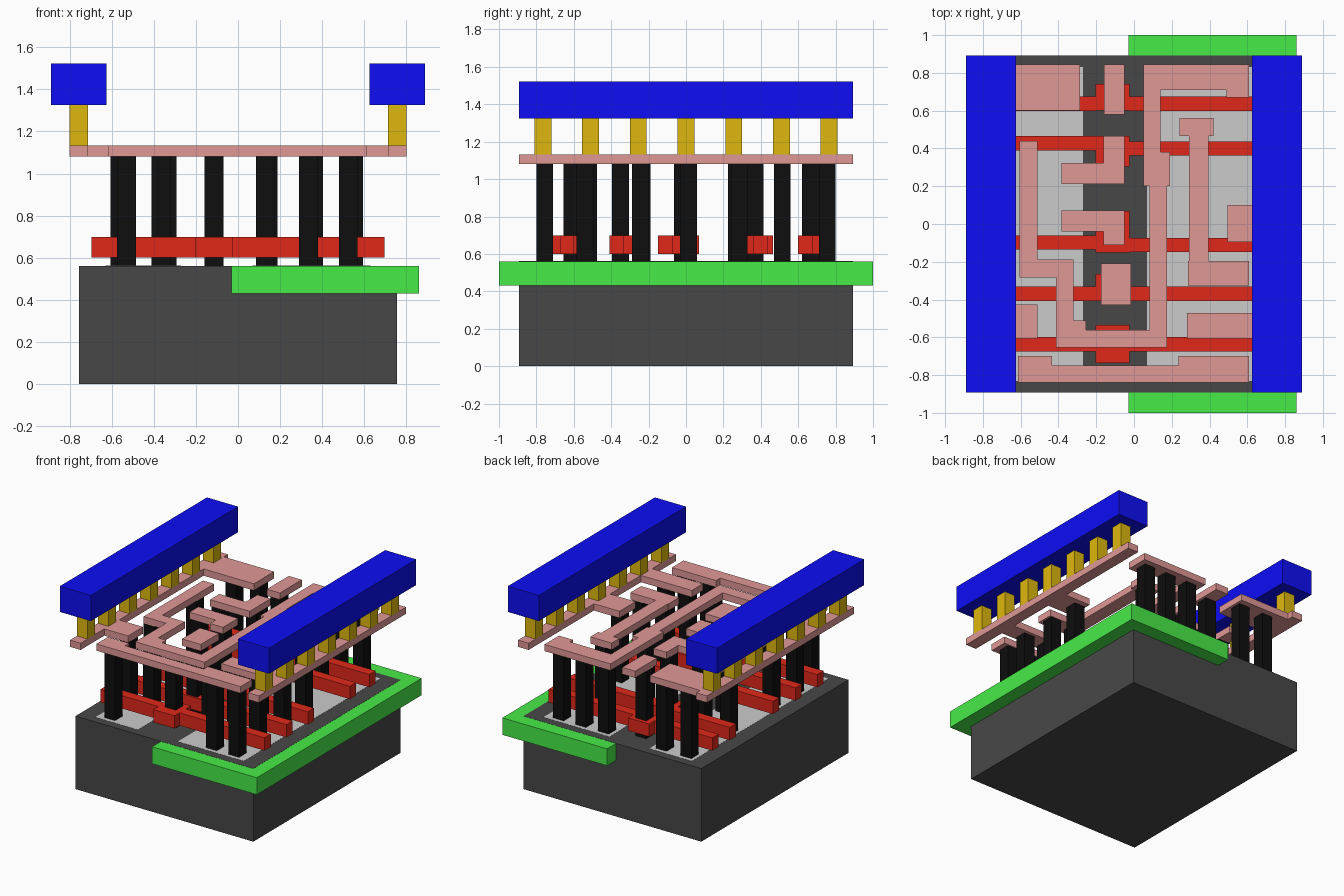
import bpy, bmesh
from mathutils import Color, Vector

if "Cube" in bpy.data.objects:
    bpy.data.objects.remove(bpy.data.objects["Cube"])


def material(name, *rgb):
    m = bpy.data.materials.new(name)
    m.diffuse_color = (*Color(rgb).from_srgb_to_scene_linear(), 1)
    m.use_nodes = True
    m.node_tree.nodes["Principled BSDF"].inputs["Base Color"].default_value = m.diffuse_color
    return m


DARK = material("dark_grey", 0.28, 0.28, 0.28)
GREEN = material("green", 0.28, 0.92, 0.28)
RED = material("red", 0.88, 0.155, 0.10)
BLACK = material("black", 0.055, 0.055, 0.055)
PINK = material("pink", 0.88, 0.60, 0.59)
YELLOW = material("yellow", 0.87, 0.72, 0.055)
BLUE = material("blue", 0.055, 0.055, 0.96)


def prism(name, outline, z0, z1, mat=None):
    """Extrude a flat outline from z0 to z1."""
    bm = bmesh.new()
    face = bm.faces.new([bm.verts.new((x, y, z0)) for x, y in outline])
    for v in bmesh.ops.extrude_face_region(bm, geom=[face])["geom"]:
        if isinstance(v, bmesh.types.BMVert):
            v.co.z = z1
    bmesh.ops.recalc_face_normals(bm, faces=bm.faces)
    mesh = bpy.data.meshes.new(name)
    bm.to_mesh(mesh)
    bm.free()
    bpy.context.collection.objects.link(bpy.data.objects.new(name, mesh))
    if mat:
        mesh.materials.append(mat)


def box(name, x0, x1, y0, y1, z0, z1, mat=None):
    prism(name, [(x0, y0), (x1, y0), (x1, y1), (x0, y1)], z0, z1, mat)


def block(name, cx, cy, half, z0, z1, mat):
    box(name, cx - half, cx + half, cy - half, cy + half, z0, z1, mat)


def pad(name, x0, x1, y0, y1):
    box(name, x0, x1, y0, y1, 1.08, 1.132, PINK)


def track(name, path, width):
    """Wire of constant width along a right-angled centre line."""
    pts = [Vector(p) for p in path]
    dirs = [(b - a).normalized() for a, b in zip(pts, pts[1:])]
    norms = [Vector((-d.y, d.x)) * width / 2 for d in dirs]
    offs = [norms[0]] + [a + b for a, b in zip(norms, norms[1:])] + [norms[-1]]
    left = [p + o for p, o in zip(pts, offs)]
    right = [p - o for p, o in zip(pts, offs)]
    prism(name, left + right[::-1], 1.08, 1.132, PINK)


# Base block, well and the thin active areas on its top
END = 0.893
box("substrate", -0.755, 0.755, -END, END, 0, 0.561, DARK)
box("well", -0.03, 0.86, -1, 1, 0.43, 0.56, GREEN)
box("active_area_left", -0.63, -0.27, -0.83, 0.83, 0.55, 0.562)
box("active_area_right", 0.07, 0.63, -0.83, 0.83, 0.55, 0.562)

# Gate bars: left strip centre, right strip centre, contact pad range (all y)
H, A, B = 0.038, -0.205, -0.025
gates = [(0.637, 0.637, 0.60, 0.74), (0.427, 0.40, 0.305, 0.465),
         (-0.098, -0.111, -0.15, 0.07), (-0.37, -0.37, -0.408, -0.265),
         (-0.636, -0.636, -0.735, -0.535)]
for i, (l, r, p0, p1) in enumerate(gates):
    prism(f"gate_{i}", [(-0.697, l - H), (A, l - H), (A, p0), (B, p0), (B, r - H),
                        (0.697, r - H), (0.697, r + H), (B, r + H), (B, p1), (A, p1),
                        (A, l + H), (-0.697, l + H)], 0.60, 0.698, RED)

# Vertical contact posts, column by column
columns = {
    -0.56: (0.755, 0.275, -0.235, -0.52),
    -0.53: (-0.755,),
    -0.35: (0.755,),
    -0.338: (0.27, 0.013),
    -0.365: (-0.52,),
    -0.115: (0.665, 0.37, -0.02, -0.35, -0.61),
    0.142: (0.755, 0.285),
    0.13: (-0.52,),
    0.335: (0.755, 0.515, -0.755),
    0.36: (-0.245, -0.54),
    0.524: (0.755, -0.755),
    0.55: (0.013, -0.245, -0.54),
}
for x, ys in columns.items():
    for y in ys:
        block("contact_post", x, y, 0.045, 0.56, 1.08, BLACK)

# Long wire running from the back, down the middle and round to the left
pad("long_wire_back", 0.05, 0.61, 0.71, 0.845)
pad("long_wire_tab", 0.49, 0.61, 0.67, 0.71)
pad("long_wire_stem", 0.05, 0.14, 0.38, 0.71)
pad("long_wire_joint", 0.05, 0.19, 0.20, 0.38)
track("long_wire", [(0.129, 0.20), (0.129, -0.608), (-0.367, -0.608),
                    (-0.367, -0.235), (-0.558, -0.235), (-0.558, 0.44)], 0.094)
pad("long_wire_nub", -0.32, -0.255, -0.561, -0.51)

# Front wire with two wider ends
pad("front_wire", -0.435, 0.235, -0.84, -0.75)
pad("front_wire_left_end", -0.615, -0.435, -0.84, -0.70)
pad("front_wire_right_end", 0.235, 0.61, -0.84, -0.70)

# Right wire with head and foot
pad("right_wire_head", 0.24, 0.42, 0.465, 0.56)
pad("right_wire_stem", 0.29, 0.395, -0.195, 0.465)
pad("right_wire_foot", 0.286, 0.61, -0.325, -0.195)

# Small hooks and pads on the gates
track("upper_hook_wire", [(-0.105, 0.465), (-0.105, 0.268), (-0.385, 0.268)], 0.112)
track("lower_hook_wire", [(-0.105, -0.11), (-0.105, 0.015), (-0.385, 0.015)], 0.111)
pad("back_pad_wire", -0.16, -0.05, 0.58, 0.845)
pad("middle_pad_wire", -0.175, -0.015, -0.43, -0.21)

# Side arms that join the rails
pad("left_arm_back", -0.712, -0.285, 0.60, 0.845)
pad("left_arm_front", -0.712, -0.51, -0.605, -0.425)
pad("right_arm_middle", 0.495, 0.712, -0.095, 0.10)
pad("right_arm_front", 0.28, 0.712, -0.605, -0.47)

# Power rails on rows of vias
for side, s in (("left", -1), ("right", 1)):
    x = s * 0.757
    box(f"{side}_power_rail", x - 0.132, x + 0.132, -END, END, 1.325, 1.522, BLUE)
    pad(f"{side}_rail_wire", x - 0.045, x + 0.045, -END, END)
    for i in range(7):
        block(f"{side}_via_{i}", x, (i - 3) * 0.255, 0.045, 1.132, 1.325, YELLOW)
